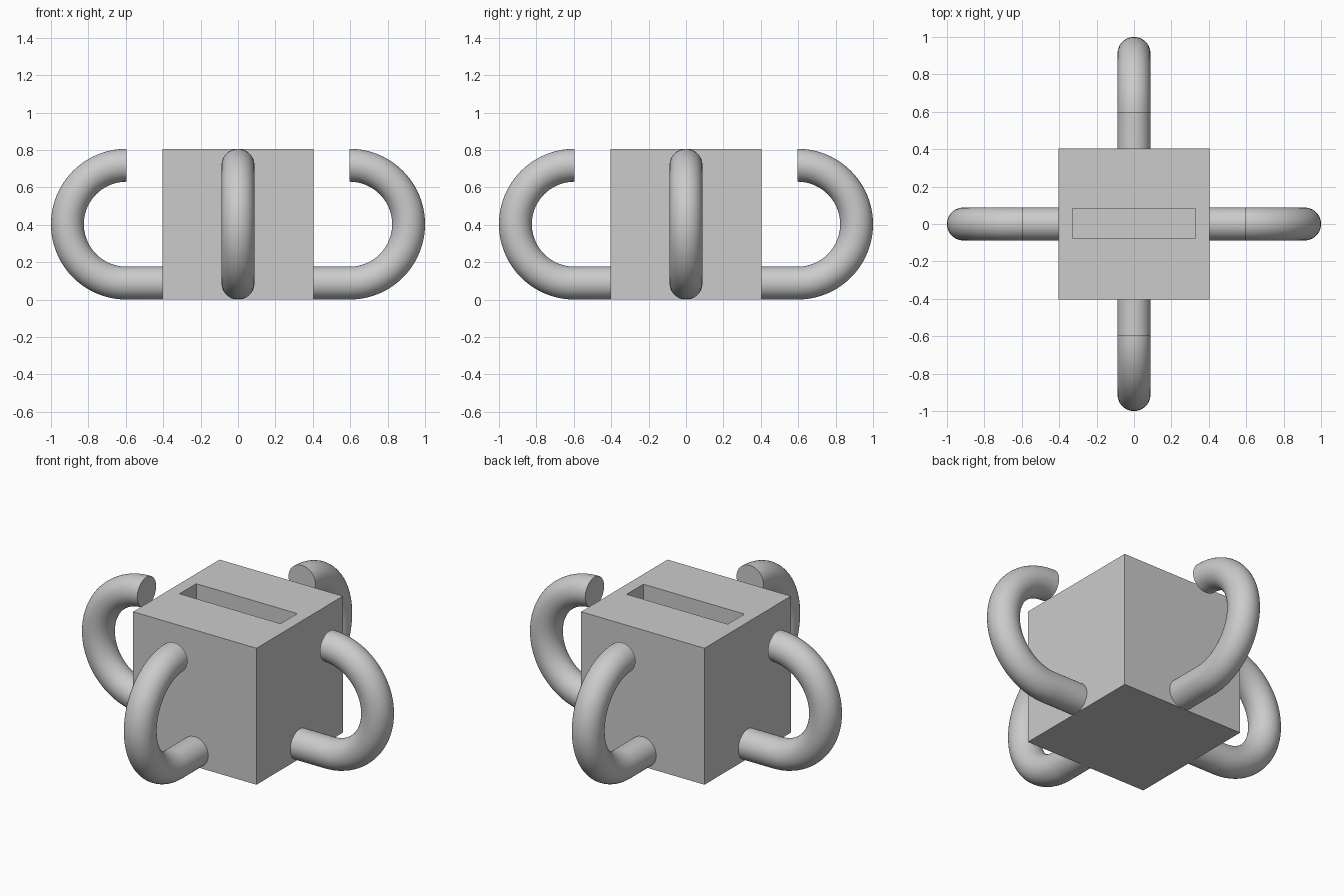
import bpy
import bmesh
from math import pi, radians
from mathutils import Matrix, Vector

HALF = 0.403                # half the side of the box
TUBE = 0.088                # hook tube radius
BEND = HALF - TUBE          # radius of the hook's bend
BEND_X = 1 - HALF           # where the bend begins
SLOT = (0.33, 0.078, 0.4)   # half length, half width, depth

if "Cube" in bpy.data.objects:
    bpy.data.objects.remove(bpy.data.objects["Cube"])

grey = bpy.data.materials.new("plain_grey")
grey.use_nodes = True
colour = (0.6, 0.6, 0.6, 1)
grey.diffuse_color = colour
grey.node_tree.nodes["Principled BSDF"].inputs["Base Color"].default_value = colour


def finish(bm, name):
    """Turn a bmesh into a named grey object."""
    bmesh.ops.recalc_face_normals(bm, faces=bm.faces)
    mesh = bpy.data.meshes.new(name)
    bm.to_mesh(mesh)
    bm.free()
    mesh.materials.append(grey)
    obj = bpy.data.objects.new(name, mesh)
    bpy.context.collection.objects.link(obj)
    return obj


def make_block(name, size, centre):
    bm = bmesh.new()
    place = Matrix.Translation(centre) @ Matrix.Diagonal((*size, 1))
    bmesh.ops.create_cube(bm, size=1, matrix=place)
    return finish(bm, name)


def make_hook(name, angle):
    """A straight tube out of the box, then a half-circle bend upwards."""
    bm = bmesh.new()
    start = Matrix.Translation((HALF - 0.02, 0, TUBE)) @ Matrix.Rotation(pi / 2, 4, "Y")
    bmesh.ops.create_circle(bm, cap_ends=True, segments=48, radius=TUBE, matrix=start)
    # straight arm, keeping the first disc as the inner cap
    arm = bmesh.ops.extrude_face_region(bm, geom=bm.faces[:], use_keep_orig=True)["geom"]
    verts = [g for g in arm if isinstance(g, bmesh.types.BMVert)]
    bmesh.ops.translate(bm, verts=verts, vec=(BEND_X - HALF + 0.02, 0, 0))
    # bend, whose last disc is the open tip
    bmesh.ops.spin(bm, geom=arm, cent=Vector((BEND_X, 0, HALF)), axis=(0, -1, 0),
                   angle=pi, steps=48, use_duplicate=False)
    # remove any disc left inside the tube
    inner = [f for f in bm.faces if len(f.verts) > 4
             and abs(f.calc_center_median().x - BEND_X) < 0.001
             and f.calc_center_median().z < HALF]
    bmesh.ops.delete(bm, geom=inner, context="FACES_ONLY")
    bmesh.ops.rotate(bm, verts=bm.verts, cent=(0, 0, 0),
                     matrix=Matrix.Rotation(angle, 3, "Z"))
    hook = finish(bm, name)
    bpy.ops.object.select_all(action="DESELECT")
    hook.select_set(True)
    bpy.context.view_layer.objects.active = hook
    bpy.ops.object.shade_smooth_by_angle(angle=radians(35))


# box with a slot sunk into the top
box = make_block("box", (2 * HALF,) * 3, (0, 0, HALF))
length, width, depth = SLOT
cutter = make_block("slot_cutter", (2 * length, 2 * width, 2 * depth), (0, 0.004, 2 * HALF))
cutter.hide_render = True
cutter.hide_set(True)
cutter.display_type = "WIRE"
cut = box.modifiers.new("slot", "BOOLEAN")
cut.operation = "DIFFERENCE"
cut.object = cutter
cut.solver = "EXACT"

# one hook on each side
for turn, side in enumerate(("left", "back", "right", "front")):
    make_hook(side + "_hook", turn * pi / 2)
